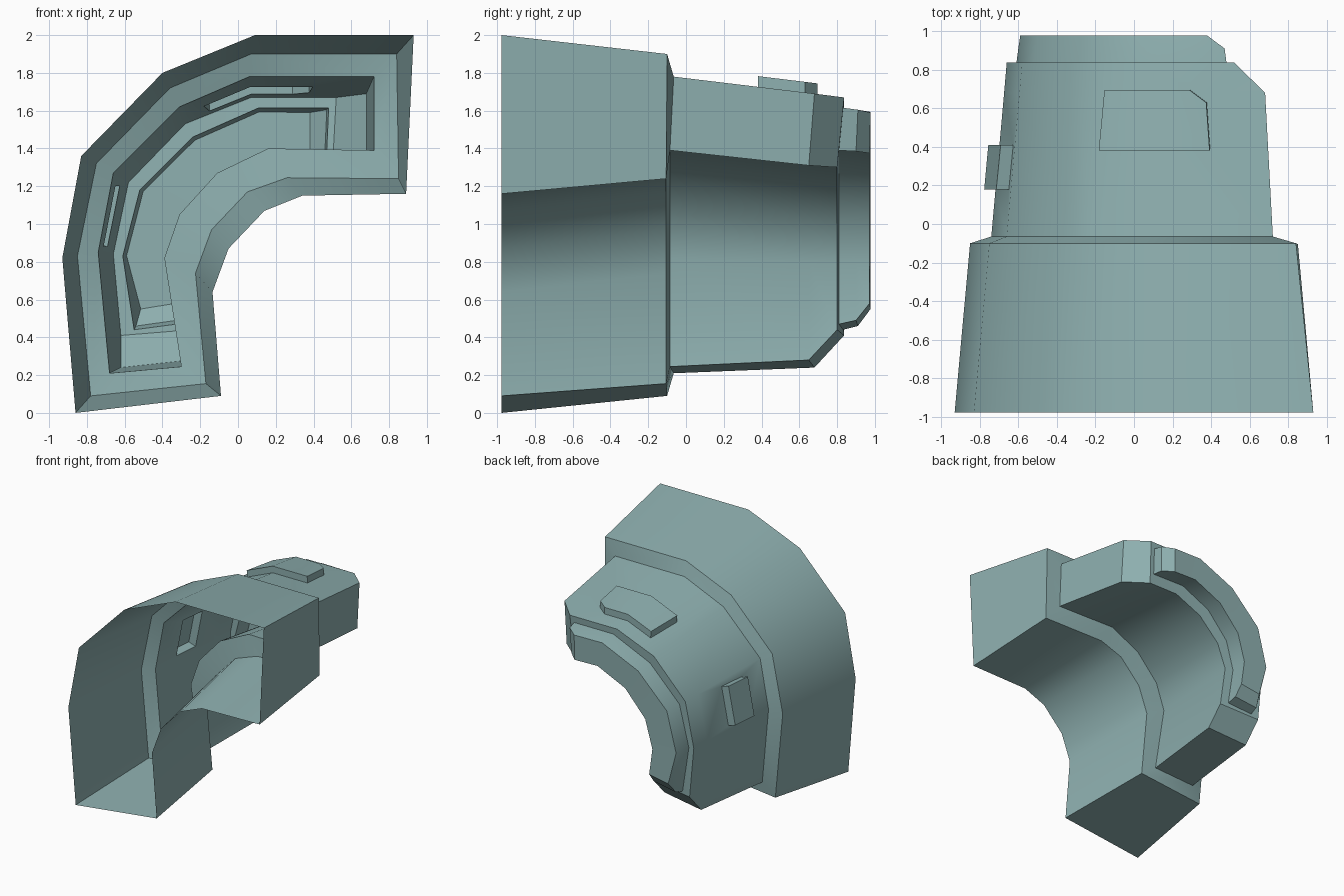
import bpy, bmesh
from mathutils import Vector

if "Cube" in bpy.data.objects:
    bpy.data.objects.remove(bpy.data.objects["Cube"])

# Profiles (x, z): six outer points from bottom to right end, then six inner points back
MOUTH = [(-.86, .0), (-.93, .82), (-.83, 1.36), (-.40, 1.80), (.09, 2.0), (.93, 2.0),
         (.89, 1.16), (.34, 1.15), (.14, 1.07), (-.05, .87), (-.135, .64), (-.09, .09)]
RIM = [(-.78, .09), (-.85, .83), (-.75, 1.32), (-.36, 1.72), (.07, 1.90), (.84, 1.90),
       (.85, 1.24), (.26, 1.245), (.05, 1.17), (-.14, .97), (-.225, .74), (-.17, .155)]
NECK = [(-.68, .21), (-.74, .85), (-.66, 1.27), (-.31, 1.62), (.06, 1.78), (.72, 1.78),
        (.72, 1.39), (.16, 1.40), (-.11, 1.27), (-.31, 1.05), (-.39, .82), (-.30, .245)]
BACK = [(-.62, .41), (-.66, .84), (-.58, 1.22), (-.28, 1.53), (.07, 1.67), (.52, 1.67),
        (.50, 1.30), (.22, 1.30), (-.03, 1.19), (-.22, 1.00), (-.30, .79), (-.25, .44)]
RIDGE = [(-.55, .44), (-.61, .83), (-.52, 1.18), (-.24, 1.46), (.11, 1.615), (.48, 1.615),
         (.47, 1.39), (.16, 1.395), (-.11, 1.27), (-.305, 1.05), (-.375, .80), (-.325, .47)]


def blend(a, b, t, ends=None):
    """Mix two profiles, optionally replacing the four end corners."""
    p = [(u[0] + (v[0] - u[0]) * t, u[1] + (v[1] - u[1]) * t) for u, v in zip(a, b)]
    for i, e in zip((0, 5, 6, 11), ends or []):
        p[i] = e
    return p


shrunk = [(.2 + (x - .2) * .975, .9 + (z - .9) * .97) for x, z in RIDGE]
sections = [  # profile, y of outer points, y of inner points
    (MOUTH, -.977, -.977),
    (RIM, -.10, -.105),
    (NECK, -.065, -.085),
    (blend(NECK, BACK, .83, [(-.62, .24), (.68, 1.69), (.68, 1.31), (-.25, .28)]), .68, .65),
    (BACK, .837, .80),
    (RIDGE, .832, .81),
    (blend(RIDGE, shrunk, .5, [(-.54, .46), (.47, 1.605), (.46, 1.385), (-.325, .49)]), .91, .90),
    (blend(shrunk, shrunk, 0, [(-.515, .55), (.38, 1.59), (.38, 1.375), (-.33, .58)]), .977, .972),
]

# Curved hollow shell, open at the front
bm = bmesh.new()
rings = [[bm.verts.new((x, yo if i < 6 else yi, z)) for i, (x, z) in enumerate(p)]
         for p, yo, yi in sections]
faces = {}
for s, (a, b) in enumerate(zip(rings, rings[1:])):
    for i in range(12):
        j = (i + 1) % 12
        faces[s, i] = bm.faces.new((a[i], a[j], b[j], b[i]))
last = rings[-1]
for i in range(5):  # back cap
    bm.faces.new((last[i], last[i + 1], last[10 - i], last[11 - i]))


def raise_plate(start, planes, move):
    """Cut an outline into the shell faces and push the inside outwards."""
    inside = list(start)
    for co, no in planes:
        co, no = Vector(co), Vector(no)
        geom = set(inside)
        for f in inside:
            geom.update(f.edges)
            geom.update(f.verts)
        res = bmesh.ops.bisect_plane(bm, geom=list(geom), plane_co=co, plane_no=no, dist=1e-5)
        cut = set(g for g in res['geom'] if isinstance(g, bmesh.types.BMFace))
        inside = [f for f in cut if (f.calc_center_median() - co).dot(no) > 0]
    res = bmesh.ops.extrude_face_region(bm, geom=inside)
    old = [f for f in inside if f.is_valid]
    bmesh.ops.translate(bm, vec=move,
                        verts=[g for g in res['geom'] if isinstance(g, bmesh.types.BMVert)])
    if old:
        bmesh.ops.delete(bm, geom=old, context='FACES')


# Raised plate on the top
raise_plate([faces[s, i] for s in (2, 3) for i in (3, 4)],
            [((-.18, .38, 0), (1, -.094, 0)), ((0, .38, 0), (0, 1, 0)),
             ((0, .695, 0), (0, -1, 0)), ((.395, .38, 0), (-1, -.07, 0)),
             ((.29, .695, 0), (-.6, -.8, 0))], (-.003, 0, .057))
# Raised plate on the left side
raise_plate([faces[2, 1]],
            [((0, .18, 0), (0, 1, 0)), ((0, .41, 0), (0, -1, 0)),
             ((0, 0, .88), (0, 0, 1)), ((0, 0, 1.20), (0, 0, -1))], (-.065, 0, .02))

mesh = bpy.data.meshes.new("curved_shell")
bm.to_mesh(mesh)
bm.free()
shell = bpy.data.objects.new("curved_shell", mesh)
bpy.context.collection.objects.link(shell)
mat = bpy.data.materials.new("grey teal")
mat.diffuse_color = (.27, .43, .43, 1)
mat.use_nodes = True
mat.node_tree.nodes["Principled BSDF"].inputs["Base Color"].default_value = mat.diffuse_color
mesh.materials.append(mat)
bpy.context.view_layer.objects.active = shell
shell.select_set(True)
bpy.ops.object.shade_smooth_by_angle(angle=.6)
